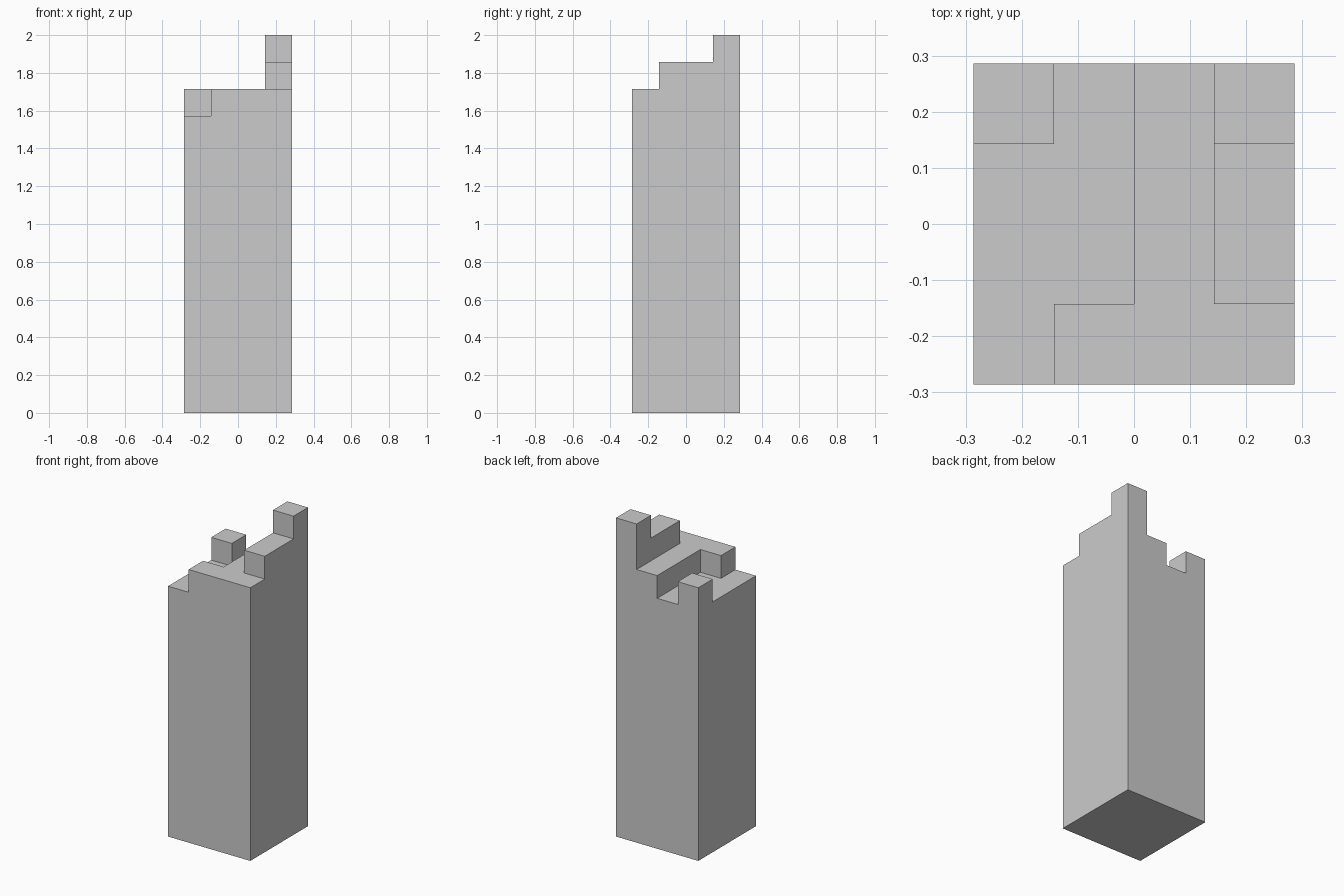
import bpy, bmesh, math

if "Cube" in bpy.data.objects:
    bpy.data.objects.remove(bpy.data.objects["Cube"])

UNIT = 1 / 7
N = 4
# Column heights in units, rows listed from back (+y) to front (-y)
HEIGHTS = [
    [12, 11, 12, 14],
    [11, 11, 12, 13],
    [11, 11, 12, 13],
    [11, 12, 12, 12],
]


def column_height(face):
    c = face.calc_center_median()
    col = int(c.x / UNIT + N / 2)
    row = int(N / 2 - c.y / UNIT)
    return HEIGHTS[row][col]


def raise_cells(bm, start, end):
    """Extrude every top cell at 'start' that reaches at least 'end'."""
    tops = [f for f in bm.faces
            if all(abs(v.co.z - start * UNIT) < 1e-4 for v in f.verts)
            and column_height(f) >= end]
    geom = bmesh.ops.extrude_face_region(bm, geom=tops)["geom"]
    verts = [g for g in geom if isinstance(g, bmesh.types.BMVert)]
    bmesh.ops.translate(bm, verts=verts, vec=(0, 0, (end - start) * UNIT))


bm = bmesh.new()
bmesh.ops.create_grid(bm, x_segments=N, y_segments=N, size=N * UNIT / 2)

# Square shaft, then the stepped blocks on top
for start, end in ((0, 11), (11, 12), (12, 13), (13, 14)):
    raise_cells(bm, start, end)

# Close the base and merge coplanar faces
bmesh.ops.holes_fill(bm, edges=[e for e in bm.edges if e.is_boundary], sides=0)
bmesh.ops.recalc_face_normals(bm, faces=bm.faces[:])
bmesh.ops.dissolve_limit(bm, angle_limit=math.radians(1),
                         verts=bm.verts[:], edges=bm.edges[:])

mesh = bpy.data.meshes.new("stepped_pillar")
bm.to_mesh(mesh)
bm.free()
pillar = bpy.data.objects.new("stepped_pillar", mesh)
bpy.context.collection.objects.link(pillar)
